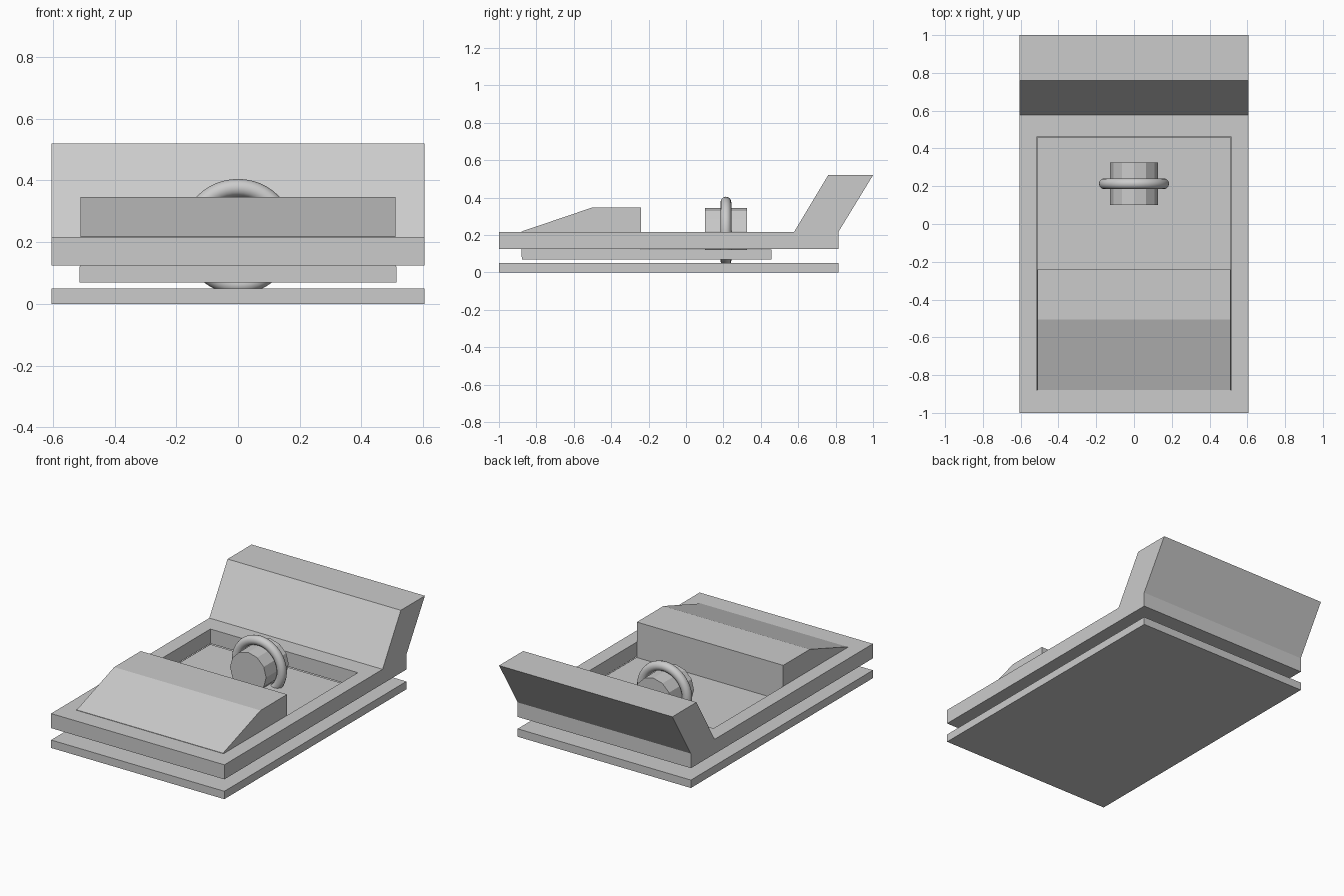
import bpy, bmesh, math

if "Cube" in bpy.data.objects:
    bpy.data.objects.remove(bpy.data.objects["Cube"])


def extrude_profile(name, points, half_width):
    """Side profile of (y, z) points, extruded across x."""
    bm = bmesh.new()
    face = bm.faces.new([bm.verts.new((-half_width, y, z)) for y, z in points])
    result = bmesh.ops.extrude_face_region(bm, geom=[face])
    verts = [v for v in result["geom"] if isinstance(v, bmesh.types.BMVert)]
    bmesh.ops.translate(bm, verts=verts, vec=(2 * half_width, 0, 0))
    bmesh.ops.recalc_face_normals(bm, faces=bm.faces)
    mesh = bpy.data.meshes.new(name)
    bm.to_mesh(mesh)
    bm.free()
    obj = bpy.data.objects.new(name, mesh)
    bpy.context.collection.objects.link(obj)
    return obj


def box(name, half_width, y0, y1, z0, z1):
    return extrude_profile(name, [(y0, z0), (y1, z0), (y1, z1), (y0, z1)], half_width)


# Bottom plate
box("base_plate", 0.605, -1, 0.815, 0, 0.05)

# Upper frame with slanted back lip, and its rectangular opening
frame = extrude_profile("frame", [(-1, 0.125), (0.815, 0.125), (0.815, 0.217), (1, 0.52),
                                  (0.76, 0.52), (0.578, 0.217), (-1, 0.217)], 0.605)
cutter = box("frame_opening_cutter", 0.515, -0.88, 0.46, 0.0, 0.4)
cutter.hide_render = True
cutter.hide_set(True)
cut = frame.modifiers.new("opening", "BOOLEAN")
cut.operation = "DIFFERENCE"
cut.solver = "EXACT"
cut.object = cutter

# Tray floor below the opening
box("tray_floor", 0.514, -0.878, 0.457, 0.07, 0.122)

# Sloped block at the front
extrude_profile("sloped_block", [(-0.879, 0.083), (-0.24, 0.083), (-0.24, 0.346),
                                 (-0.505, 0.346), (-0.879, 0.219)], 0.511)

# Roller drum lying along y
bpy.ops.mesh.primitive_cylinder_add(vertices=12, radius=0.126, depth=0.225,
                                    location=(0, 0.213, 0.219),
                                    rotation=(math.pi / 2, 0, 0))
bpy.context.object.name = "roller_drum"

# Ring around the drum
bpy.ops.mesh.primitive_torus_add(major_radius=0.157, minor_radius=0.029,
                                 major_segments=48, minor_segments=12,
                                 location=(0, 0.213, 0.219),
                                 rotation=(math.pi / 2, 0, 0))
bpy.context.object.name = "roller_ring"
bpy.ops.object.shade_smooth()
